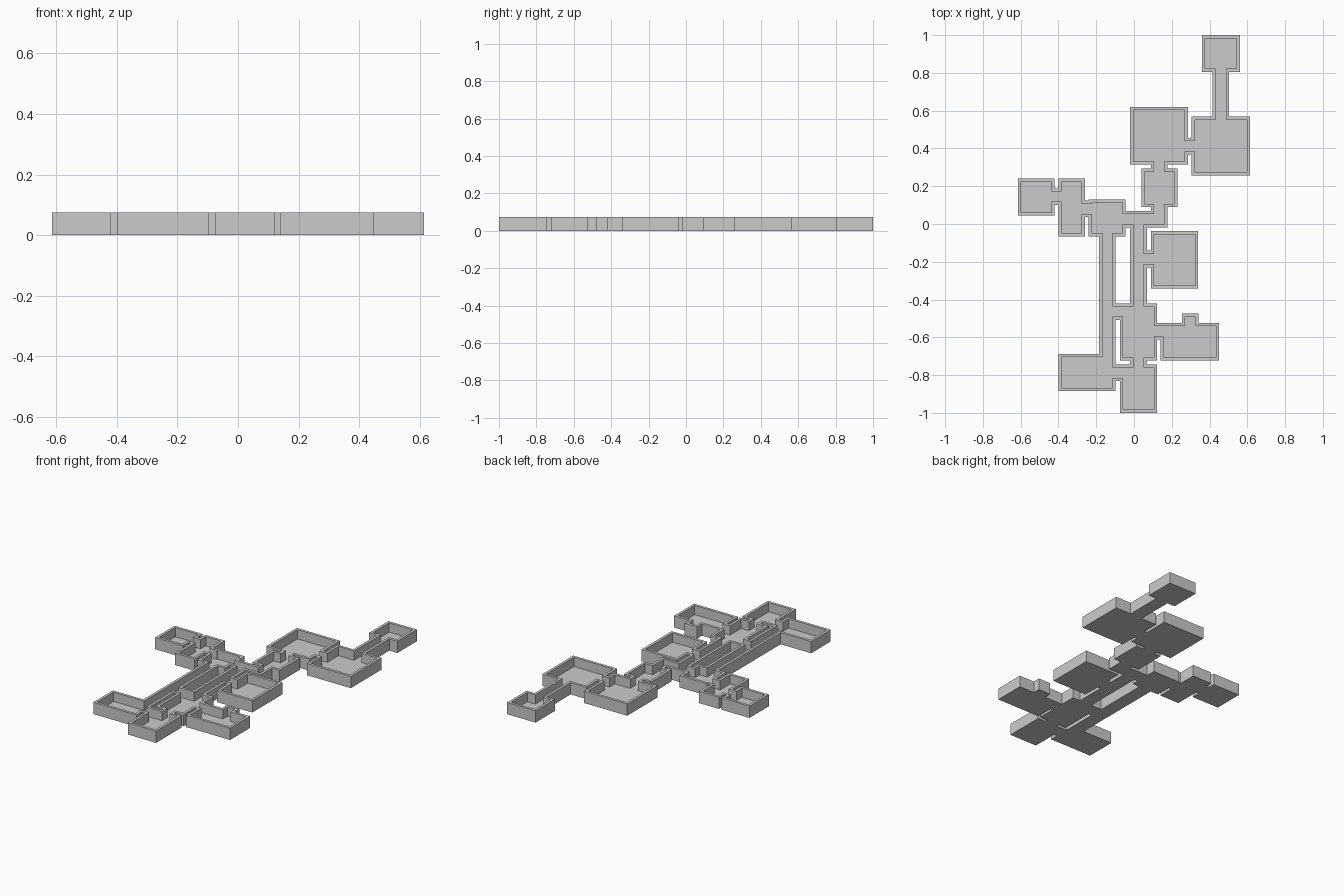
import bpy
import bmesh
import math

if "Cube" in bpy.data.objects:
    bpy.data.objects.remove(bpy.data.objects["Cube"], do_unlink=True)

WALL = 0.017      # wall thickness
FLOOR = 0.016     # floor slab thickness
HEIGHT = 0.075    # top of the walls
HALF = 0.044      # half the outer width of a doorway

stone = bpy.data.materials.new("stone_grey")
stone.use_nodes = True
GREY = (0.6, 0.6, 0.6, 1.0)
stone.diffuse_color = GREY
stone.node_tree.nodes["Principled BSDF"].inputs["Base Color"].default_value = GREY

# Rooms and corridors: outer x0, y0, x1, y1
rooms = [
    (0.36, 0.805, 0.56, 1.0),           # far room
    (0.415, 0.568, 0.503, 0.805),       # far corridor
    (0.305, 0.257, 0.615, 0.568),       # large right room
    (-0.02, 0.315, 0.285, 0.62),        # large left room
    (0.04, 0.09, 0.23, 0.295),          # small middle room
    (-0.045, -0.019, 0.177, 0.069),     # cross corridor
    (-0.02, -0.42, 0.068, -0.019),      # middle corridor
    (-0.24, -0.065, -0.045, 0.13),      # junction room
    (-0.40, -0.065, -0.26, 0.24),       # narrow room
    (-0.615, 0.045, -0.42, 0.24),       # end room
    (-0.185, -0.688, -0.097, -0.065),   # long corridor
    (-0.40, -0.885, -0.097, -0.688),    # front right-hand room
    (-0.075, -0.723, 0.123, -0.42),     # front hall
    (0.14, -0.723, 0.45, -0.523),       # front side room
    (0.254, -0.523, 0.342, -0.475),     # alcove
    (0.09, -0.342, 0.34, -0.038),       # side chamber
    (-0.075, -1.0, 0.123, -0.743),      # front room
]

# Doorways running along x or y: axis, centre across, start, end
doors = [
    ("y", 0.459, 0.805, 0.805), ("y", 0.459, 0.568, 0.568),
    ("y", 0.133, 0.295, 0.315), ("y", 0.133, 0.069, 0.09),
    ("y", 0.024, -0.019, -0.019), ("y", 0.024, -0.42, -0.42),
    ("y", -0.141, -0.065, -0.065), ("y", -0.141, -0.688, -0.688),
    ("y", 0.024, -0.743, -0.723), ("y", 0.298, -0.523, -0.523),
    ("x", 0.412, 0.285, 0.305), ("x", 0.145, -0.42, -0.40),
    ("x", 0.08, -0.26, -0.24), ("x", 0.025, -0.045, -0.045),
    ("x", -0.464, -0.097, -0.075), ("x", -0.185, 0.068, 0.09),
    ("x", -0.567, 0.123, 0.14), ("x", -0.787, -0.097, -0.075),
]


def door_rect(axis, centre, start, end, half, extend):
    a, b = start - extend, end + extend
    if axis == "y":
        return (centre - half, a, centre + half, b)
    return (a, centre - half, b, centre + half)


def tidy(rect):
    return tuple(round(v, 4) for v in rect)


outer = [tidy(r) for r in rooms]
outer += [tidy(door_rect(*d, HALF, 0)) for d in doors]
inner = [tidy((x0 + WALL, y0 + WALL, x1 - WALL, y1 - WALL))
         for x0, y0, x1, y1 in rooms]
inner += [tidy(door_rect(*d, HALF - WALL, WALL)) for d in doors]

# Plan grid lines through every rectangle edge
xs = sorted({v for r in outer + inner for v in (r[0], r[2])})
ys = sorted({v for r in outer + inner for v in (r[1], r[3])})


def covered(rects, x, y):
    return any(r[0] < x < r[2] and r[1] < y < r[3] for r in rects)


def build_plan(name, inside, z0, z1):
    """Raise the part of the plan chosen by inside(x, y) from z0 to z1."""
    bm = bmesh.new()
    verts = {}

    def vert(i, j):
        if (i, j) not in verts:
            verts[i, j] = bm.verts.new((xs[i], ys[j], z0))
        return verts[i, j]

    for i in range(len(xs) - 1):
        for j in range(len(ys) - 1):
            if inside((xs[i] + xs[i + 1]) / 2, (ys[j] + ys[j + 1]) / 2):
                bm.faces.new((vert(i, j), vert(i + 1, j),
                              vert(i + 1, j + 1), vert(i, j + 1)))
    ext = bmesh.ops.extrude_face_region(bm, geom=bm.faces[:], use_keep_orig=True)
    top = [g for g in ext["geom"] if isinstance(g, bmesh.types.BMVert)]
    bmesh.ops.translate(bm, verts=top, vec=(0, 0, z1 - z0))
    bmesh.ops.recalc_face_normals(bm, faces=bm.faces[:])
    # Join the coplanar cells into clean faces
    bmesh.ops.dissolve_limit(bm, angle_limit=math.radians(1),
                             verts=bm.verts[:], edges=bm.edges[:])
    mesh = bpy.data.meshes.new(name)
    bm.to_mesh(mesh)
    bm.free()
    mesh.materials.append(stone)
    obj = bpy.data.objects.new(name, mesh)
    bpy.context.collection.objects.link(obj)
    return obj


# Floor slab under everything, walls around the open floor
build_plan("floor", lambda x, y: covered(outer, x, y), 0, FLOOR)
build_plan("walls", lambda x, y: covered(outer, x, y) and not covered(inner, x, y),
           FLOOR, HEIGHT)
